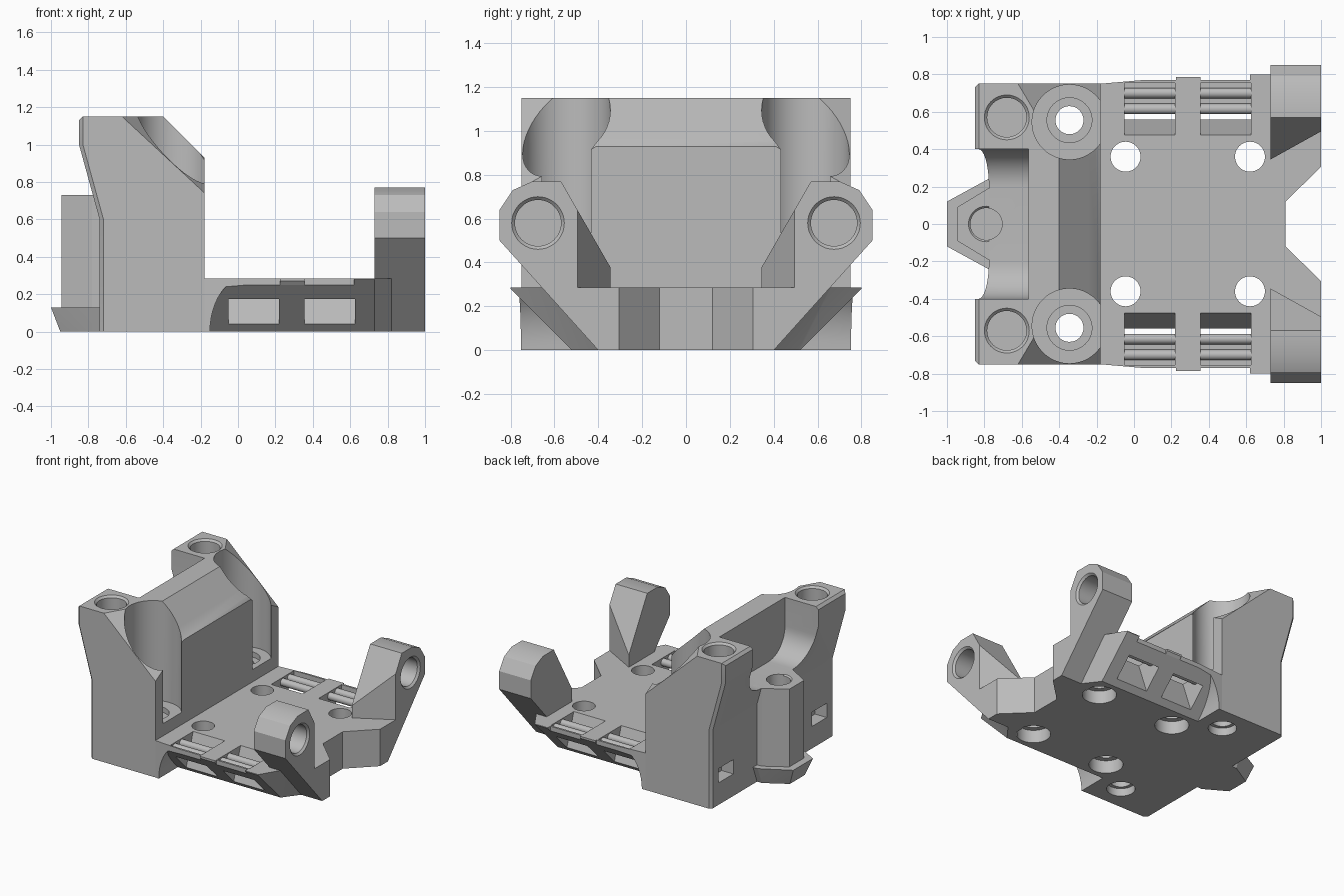
import bpy, bmesh, math
from mathutils import Vector

cube = bpy.data.objects.get("Cube")
if cube:
    bpy.data.objects.remove(cube, do_unlink=True)

grey = bpy.data.materials.new("plain grey")
grey.use_nodes = True
colour = (0.5, 0.5, 0.5, 1)
grey.diffuse_color = colour
grey.node_tree.nodes["Principled BSDF"].inputs["Base Color"].default_value = colour


def make(name, bm):
    bmesh.ops.recalc_face_normals(bm, faces=bm.faces)
    mesh = bpy.data.meshes.new(name)
    bm.to_mesh(mesh)
    bm.free()
    mesh.materials.append(grey)
    obj = bpy.data.objects.new(name, mesh)
    bpy.context.collection.objects.link(obj)
    return obj


def hull_bm(points):
    bm = bmesh.new()
    for p in points:
        bm.verts.new(p)
    res = bmesh.ops.convex_hull(bm, input=bm.verts)
    spare = {g for g in res["geom_interior"] + res["geom_unused"]
             if isinstance(g, bmesh.types.BMVert)}
    bmesh.ops.delete(bm, geom=list(spare), context="VERTS")
    bmesh.ops.dissolve_limit(bm, angle_limit=0.005, verts=bm.verts, edges=bm.edges)
    return bm


def hull(points, name="cutter"):
    return make(name, hull_bm(points))


def prism_bm(bottom, top):
    bm = bmesh.new()
    a = [bm.verts.new(p) for p in bottom]
    b = [bm.verts.new(p) for p in top]
    bm.faces.new(a)
    bm.faces.new(b)
    for i in range(len(a)):
        j = (i + 1) % len(a)
        bm.faces.new((a[i], a[j], b[j], b[i]))
    bmesh.ops.recalc_face_normals(bm, faces=bm.faces)
    return bm


def slice_off(bm, point, normal):
    geom = list(bm.verts) + list(bm.edges) + list(bm.faces)
    bmesh.ops.bisect_plane(bm, geom=geom, plane_co=point, plane_no=normal,
                           clear_outer=True)
    bmesh.ops.holes_fill(bm, edges=[e for e in bm.edges if e.is_boundary])


def ring(c, r, axis, n=48):
    pts = []
    for i in range(n):
        a = 2 * math.pi * i / n
        u, v = r * math.cos(a), r * math.sin(a)
        off = Vector((u, v, 0)) if axis == "z" else Vector((0, u, v))
        pts.append(Vector(c) + off)
    return pts


def rod(c, r, depth, axis="z", r2=None, name="cutter"):
    step = Vector((0, 0, depth)) if axis == "z" else Vector((depth, 0, 0))
    return hull(ring(c, r, axis) + ring(Vector(c) + step, r2 or r, axis), name)


def box(x0, x1, y0, y1, z0, z1):
    return hull([(x, y, z) for x in (x0, x1) for y in (y0, y1) for z in (z0, z1)])


def cut(obj, cutters):
    for c in cutters:
        mod = obj.modifiers.new("cut", "BOOLEAN")
        mod.operation = "DIFFERENCE"
        mod.solver = "EXACT"
        mod.object = c
    dg = bpy.context.evaluated_depsgraph_get()
    mesh = bpy.data.meshes.new_from_object(obj.evaluated_get(dg))
    obj.modifiers.clear()
    obj.data = mesh
    for c in cutters:
        bpy.data.objects.remove(c, do_unlink=True)


parts = []

# Tall end block with chamfered outer edges and tilted corner faces
profile = [(-.74, 0), (-.74, .6), (-.85, 1), (-.85, 1.15), (-.4, 1.15), (-.18, .93), (-.18, 0)]
bm = prism_bm([(x, -.75, z) for x, z in profile], [(x, .75, z) for x, z in profile])
edges = [e for e in bm.edges if all(v.co.x < -.7 for v in e.verts)
         and (e.verts[0].co.y == e.verts[1].co.y or e.verts[0].co.z > 1.1)]
bmesh.ops.bevel(bm, geom=edges, offset=.02, segments=1, affect="EDGES")
for s in (1, -1):
    slice_off(bm, (-.62, s * .75, 1.15), (.152, s * .09, .164))
block = make("end_block", bm)
parts.append(block)

# Channel with rounded bottom corners, seen between the towers
channel = [(s * .4, 1.3) for s in (1, -1)]
for i in range(13):
    a = math.pi / 2 * i / 12
    for s in (1, -1):
        channel.append((s * (.2 + .2 * math.cos(a)), .93 - .2 * math.sin(a)))
cutters = [hull([(x, y, z) for x in (-1.1, -.565) for y, z in channel])]

# Tower sockets, screw wells, and end slots
for s in (1, -1):
    cutters += [
        rod((-.68, s * .57, .98), .105, .4),
        rod((-.68, s * .57, 1.135), .105, .03, r2=.135),
        rod((-.345, s * .545, .38), .2, 1),
        rod((-.345, s * .555, .34), .12, .1),
        rod((-.345, s * .555, -.1), .075, .6),
        rod((-.345, s * .555, -.02), .1, .08),
        box(-.8, -.64, s * .48, s * .66, .17, .28),
    ]
cutters.append(rod((-.79, 0, .6), .085, .4))
cut(block, cutters)

# Locating column and its flared foot
column = hull([(x, s * y, z) for x, y in ((-.945, .09), (-.78, .19), (-.7, .19))
               for s in (1, -1) for z in (.13, .73)], "locating_column")
cut(column, [rod((-.79, 0, .6), .085, .4), rod((-.79, 0, .72), .085, .02, r2=.105)])
foot = hull([(x, s * y, z) for x, y, z in (
    (-.95, .09, 0), (-.78, .19, 0), (-.72, .19, 0),
    (-1, .12, .13), (-.78, .24, .13), (-.72, .24, .13)) for s in (1, -1)], "column_foot")
parts += [column, foot]

# Base plate with a notch in the free end
half = [(-.18, .75), (.05, .77), (.62, .77), (.62, .8), (1, .8), (1, .305), (.81, .12)]
outline = half + [(x, -y) for x, y in reversed(half)]
plate = make("base_plate", prism_bm([(x, y, 0) for x, y in outline],
                                    [(x, y, .285) for x, y in outline]))
parts.append(plate)
arc = [(.06 - .21 * math.cos(a), .3 * math.sin(a))
       for a in (math.pi / 2 * i / 12 for i in range(13))]
cutters = []
for s in (1, -1):
    # Sloping underside of the plate, curving out of the block wall
    under = [(-.15, -.02)] + arc + [(.73, -.02), (.73, .3)]
    cutters.append(hull([(x, s * y, z) for x, z in under for y in (.52 + z, 1)]))
    taper = [(.73, .52, 1), (.82, .4, .9)]
    cutters.append(hull([(x, s * y, z) for x, b, k in taper
                         for z in (-.02, .3) for y in (b + k * z, 1)]))
    cutters.append(hull([(x, s * y, z) for x in (.82, 1.1)
                         for z in (-.02, .3) for y in (.4 + .9 * z, 1)]))
    for x in (-.045, .62):
        cutters += [rod((x, s * .36, -.1), .08, .6), rod((x, s * .36, -.02), .12, .12)]
    # Strap slots running from the top out through the slope
    for x0 in (-.05, .355):
        x1 = x0 + .27
        slot = [(.47, .3), (.56, .3), (.67, .15), (.72, .15), (.6, .04), (.56, .04)]
        cutters.append(hull([(x, s * y, z) for x in (x0, x1) for y, z in slot]))
        cutters.append(box(x0, x1, s * .55, s * .755, .245, .4))
        for y in (.615, .7):
            parts.append(rod((x0, s * y, .25), .028, .27, "x", name="vent_bar"))
    # Rib between the two slots
    parts.append(hull([(x, s * y, z) for x in (.225, .355) for y, z in
                       ((.7, .24), (.77, .25), (.785, .27), (.785, .285), (.7, .285))], "side_rib"))
cut(plate, cutters)

# Upright arms with blind sockets
arm_shape = [(.4, 0), (.85, .5), (.85, .64), (.79, .73), (.7, .77), (.57, .77), (.34, .37), (.34, 0)]
for s, side in ((1, "back"), (-1, "front")):
    bm = hull_bm([(x, s * y, z) for x in (.73, 1) for y, z in arm_shape])
    slice_off(bm, (.73, s * .345, 0), (.15, -s * .27, 0))
    arm = make(side + "_arm", bm)
    cut(arm, [rod((.83, s * .675, .58), .105, .4, "x"),
              rod((.985, s * .675, .58), .105, .03, "x", r2=.135)])
    parts.append(arm)

# Smooth the round surfaces and keep the edges crisp
bpy.ops.object.select_all(action="DESELECT")
for obj in parts:
    obj.select_set(True)
bpy.context.view_layer.objects.active = block
bpy.ops.object.shade_smooth_by_angle(angle=math.radians(25))
